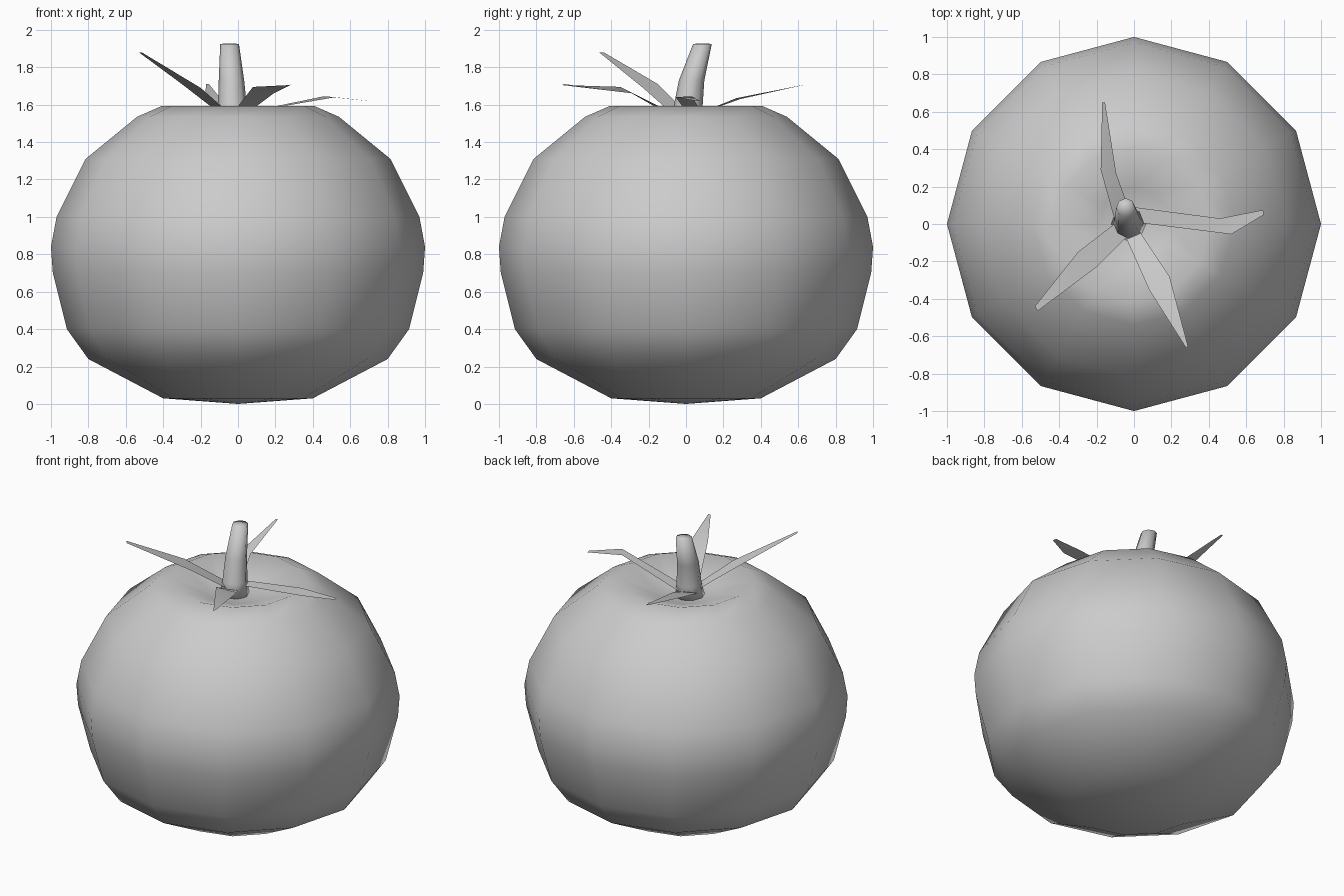
import bpy
from math import cos, sin, pi

if "Cube" in bpy.data.objects:
    bpy.data.objects.remove(bpy.data.objects["Cube"])


def make_object(name, verts, faces):
    mesh = bpy.data.meshes.new(name)
    mesh.from_pydata(verts, [], faces)
    mesh.polygons.foreach_set("use_smooth", [True] * len(mesh.polygons))
    mesh.update()
    obj = bpy.data.objects.new(name, mesh)
    bpy.context.collection.objects.link(obj)
    return obj


def ring_mesh(name, rings, sides, start, end):
    """Skin rings given as (x, y, z, radius), closed by a start and end point."""
    verts = [(x + r * cos(2 * pi * i / sides), y + r * sin(2 * pi * i / sides), z)
             for x, y, z, r in rings for i in range(sides)]
    faces = []
    for k in range(len(rings) - 1):
        for i in range(sides):
            a, b = k * sides + i, k * sides + (i + 1) % sides
            faces.append((a, b, b + sides, a + sides))
    first, last = len(verts), len(verts) + 1
    verts += [start, end]
    top = (len(rings) - 1) * sides
    for i in range(sides):
        j = (i + 1) % sides
        faces.append((first, j, i))
        faces.append((last, top + i, top + j))
    return make_object(name, verts, faces)


# Fruit: twelve-sided body with a dimple at the top
profile = [(0.40, 0.03), (0.80, 0.24), (0.915, 0.40), (0.99, 0.70), (1.0, 0.84),
           (0.97, 1.0), (0.815, 1.31), (0.54, 1.535), (0.41, 1.592), (0.19, 1.51)]
ring_mesh("fruit_body", [(0, 0, z, r) for r, z in profile], 12,
          (0, 0, 0), (0, 0, 1.48))

# Stem: bent and tapering towards the back
stem_rings = [(-0.03, 0.0, 1.48, 0.095), (-0.03, 0.01, 1.58, 0.078),
              (-0.035, 0.03, 1.73, 0.068), (-0.045, 0.088, 1.925, 0.05)]
ring_mesh("stem", stem_rings, 8, (-0.03, 0, 1.48), (-0.045, 0.088, 1.928))

# Calyx leaves: left and right points at the base, middle and tip
leaves = {
    "leaf_right": [(0.0, 0.09, 1.55), (0.0, 0.01, 1.55),
                   (0.46, 0.03, 1.645), (0.52, -0.055, 1.64),
                   (0.69, 0.075, 1.62), (0.695, 0.05, 1.62)],
    "leaf_back": [(-0.10, 0.01, 1.53), (-0.02, 0.06, 1.54),
                  (-0.178, 0.29, 1.63), (-0.095, 0.27, 1.635),
                  (-0.17, 0.65, 1.71), (-0.155, 0.65, 1.71)],
    "leaf_left": [(-0.03, -0.06, 1.54), (-0.08, 0.02, 1.54),
                  (-0.20, -0.23, 1.69), (-0.30, -0.15, 1.71),
                  (-0.515, -0.465, 1.88), (-0.53, -0.44, 1.88)],
    "leaf_front": [(0.03, -0.04, 1.54), (-0.04, -0.08, 1.54),
                   (0.19, -0.28, 1.66), (0.08, -0.35, 1.695),
                   (0.288, -0.65, 1.71), (0.28, -0.665, 1.705)],
}
for name, points in leaves.items():
    make_object(name, points, [(0, 1, 3, 2), (2, 3, 5, 4)])
